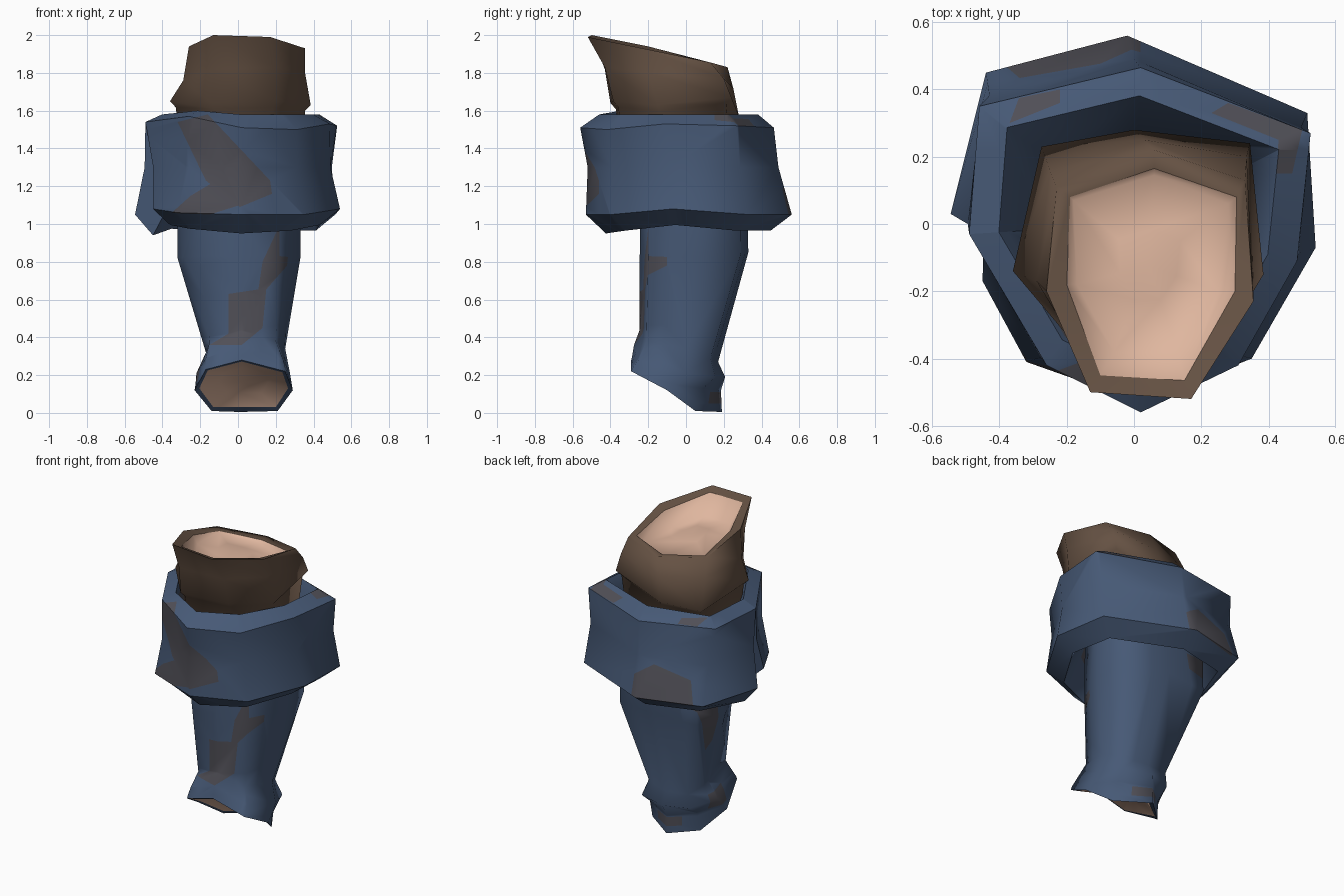
import bpy, bmesh, math
from mathutils import Vector

if "Cube" in bpy.data.objects:
    bpy.data.objects.remove(bpy.data.objects["Cube"])


def material(name, rgb):
    m = bpy.data.materials.new(name)
    m.diffuse_color = (*rgb, 1)
    m.use_nodes = True
    m.node_tree.nodes["Principled BSDF"].inputs["Base Color"].default_value = m.diffuse_color
    return m


BLUE = material("blue cloth", (0.062, 0.100, 0.180))
PATCH = material("worn grey patch", (0.080, 0.078, 0.094))
BROWN = material("brown cloth", (0.130, 0.083, 0.056))
SKIN = material("skin", (0.74, 0.47, 0.345))


def inset(ring, scale, dz=0.0, dy=0.0):
    """Copy of a ring, scaled about its middle and shifted."""
    c = sum((Vector(p) for p in ring), Vector()) / len(ring)
    return [c + (Vector(p) - c) * scale + Vector((0, dy, dz)) for p in ring]


def prism(u, v, w, sign, limit, points):
    """Half-spaces of a convex outline in axes u, v, kept where sign * w > limit."""
    mid = [sum(p[i] for p in points) / len(points) for i in (0, 1)]
    planes = []
    for (au, av), (bu, bv) in zip(points, points[1:] + points[:1]):
        co, no = Vector(), Vector()
        co[u], co[v], no[u], no[v] = au, av, av - bv, bu - au
        if (mid[0] - au) * no[u] + (mid[1] - av) * no[v] < 0:
            no.negate()
        planes.append((co, no.normalized()))
    co, no = Vector(), Vector()
    co[w], no[w] = sign * limit, sign
    return [(co, no)] + planes


def front(points):
    return prism(0, 2, 1, -1, 0.08, points)


def cut_patch(bm, planes):
    """Cut an outline into the faces and colour what lies inside."""
    co, no = planes[0]
    faces = [f for f in bm.faces if (f.calc_center_median() - co).dot(no) > 0]
    for co, no in planes[1:]:
        geom = set(faces)
        for f in faces:
            geom.update(f.edges)
            geom.update(f.verts)
        res = bmesh.ops.bisect_plane(bm, geom=list(geom), dist=1e-5, plane_co=co, plane_no=no)
        faces = [f for f in res['geom'] if isinstance(f, bmesh.types.BMFace)
                 and (f.calc_center_median() - co).dot(no) > 0]
    for f in faces:
        f.material_index = 1


def loft(name, rings, mats, closed=True, wrap=False, caps=(), patches=(), sharp=(), angle=80):
    """Skin a list of rings; wrap joins the last ring to the first."""
    bm = bmesh.new()
    grid = [[bm.verts.new(p) for p in r] for r in rings]
    n, m = len(rings[0]), len(rings)
    for i in range(m if wrap else m - 1):
        a, b = grid[i], grid[(i + 1) % m]
        for j in range(n if closed else n - 1):
            k = (j + 1) % n
            bm.faces.new((a[j], a[k], b[k], b[j]))
    for i in caps:
        c = bm.verts.new(sum((v.co for v in grid[i]), Vector()) / n)
        for j in range(n):
            bm.faces.new((grid[i][j], grid[i][(j + 1) % n], c))
    if wrap and not closed:
        for j in (0, n - 1):
            bm.faces.new([g[j] for g in grid])
    for i in sharp:
        for a, b in zip(grid[i], grid[i][1:] + grid[i][:1]):
            e = bm.edges.get((a, b))
            if e:
                e.smooth = False
    bmesh.ops.recalc_face_normals(bm, faces=bm.faces)
    for planes in patches:
        cut_patch(bm, planes)
    me = bpy.data.meshes.new(name)
    bm.to_mesh(me)
    bm.free()
    for mat in mats:
        me.materials.append(mat)
    ob = bpy.data.objects.new(name, me)
    bpy.context.collection.objects.link(ob)
    bpy.ops.object.select_all(action='DESELECT')
    ob.select_set(True)
    bpy.context.view_layer.objects.active = ob
    bpy.ops.object.shade_smooth_by_angle(angle=math.radians(angle), keep_sharp_edges=True)
    return ob


# --- lower sleeve: eight sides, slanted open end at the bottom
lip = [(.02, -.29, .28), (.25, -.29, .22), (.29, -.10, .12), (.21, .05, .01),
       (.01, .19, .005), (-.14, .05, .01), (-.23, -.10, .12), (-.17, -.29, .23)]
lip_in = [(.02, -.275, .272), (.235, -.275, .215), (.265, -.10, .13), (.20, .04, .03),
          (.01, .15, .03), (-.13, .04, .03), (-.205, -.10, .13), (-.16, -.275, .225)]
crease = [(.02, -.285, .30), (.25, -.28, .24), (.285, -.06, .15), (.20, .09, .13),
          (.01, .185, .12), (-.13, .07, .13), (-.225, -.07, .15), (-.17, -.28, .25)]
bulge = [(.02, -.275, .36), (.24, -.25, .28), (.275, 0, .21), (.215, .155, .19),
         (.03, .207, .19), (-.13, .15, .19), (-.22, -.02, .21), (-.17, -.25, .29)]
ankle = [(.02, -.245, .44), (.20, -.21, .38), (.25, 0, .34), (.18, .13, .29),
         (.03, .17, .27), (-.12, .15, .28), (-.17, 0, .32), (-.15, -.20, .38)]
knee = [(.02, -.245, .83), (.22, -.20, .83), (.33, .05, .82), (.28, .29, .84),
        (0, .33, .85), (-.29, .30, .84), (-.32, .05, .82), (-.20, -.20, .83)]
upper = [(x, y * .97, 1.30) for x, y, z in knee]
leg_patches = [
    front([(.16, 1.0), (.28, 1.0), (.26, .78), (.12, .62), (.06, .65), (.13, .80)]),
    front([(-.05, .63), (.15, .66), (.13, .45), (-.05, .42)]),
    front([(-.05, .42), (.13, .45), (.02, .36), (-.15, .36)]),
    prism(1, 2, 0, -1, .1, [(.31, 1.05), (.31, .95), (.14, .60), (.10, .66), (.12, 1.05)]),
    prism(1, 2, 0, -1, .1, [(-.12, .17), (.02, .15), (.03, .25), (-.10, .28)]),
    prism(0, 2, 1, 1, .06, [(-.06, .05), (.12, .05), (.12, .11), (-.06, .11)])]
loft("lower_sleeve", [lip_in, lip, crease, bulge, ankle, knee, upper], [BLUE, PATCH],
     caps=(6,), patches=leg_patches, sharp=(1,))

# skin inside the lower opening
loft("lower_skin", [lip_in, inset(lip_in, .55, .03, .06)], [SKIN], caps=(1,), angle=120)

# --- cuff: thick band, split at the left below the shared top corner
top = [(-.49, -.03, 1.54), (-.26, -.42, 1.57), (.02, -.56, 1.51), (.31, -.42, 1.50),
       (.485, -.11, 1.53), (.525, .27, 1.52), (.02, .465, 1.51), (-.46, .35, 1.54),
       (-.49, -.03, 1.54)]
low = [(-.45, -.17, 1.08), (-.32, -.41, 1.06), (.02, -.53, 1.05), (.35, -.40, 1.05),
       (.54, -.07, 1.08), (.515, .33, 1.05), (-.02, .56, 1.05), (-.44, .45, 1.06),
       (-.545, .03, 1.05)]


def scaled(ring, s, dz=0.0, z=None):
    return [Vector((p[0] * s, p[1] * s, p[2] + dz if z is None else z)) for p in ring]


middle = [(Vector(a) + Vector(b)) / 2 * .955 for a, b in zip(top, low)]
for p in middle:
    p.z = 1.30
top_in, low_in = scaled(top, .82, z=1.58), scaled(low, .80, -.085)
top_in[1].z = 1.60
low_in[2].z, low_in[-1] = .95, Vector((-.45, .03, .94))
throat = scaled(top, .55, z=1.28)  # where the lining meets the sleeves
cuff_patches = [
    front([(-.32, 1.54), (-.16, 1.58), (.17, 1.23), (.18, 1.16), (.01, 1.09), (-.17, 1.23)]),
    front([(-.25, 1.15), (-.15, 1.24), (.01, 1.10), (-.15, 1.05), (-.40, 1.06)]),
    prism(0, 2, 1, 1, .4, [(-.38, 1.05), (.02, 1.05), (.02, 1.18), (-.10, 1.26), (-.34, 1.20)]),
    prism(0, 1, 2, 1, 1.53, [(-.46, .22), (-.40, .22), (-.37, .30), (-.22, .36),
                             (-.22, .40), (-.46, .35)]),
    prism(0, 1, 2, 1, 1.53, [(.23, .33), (.43, .25), (.50, .28), (.28, .36)]),
    prism(0, 1, 2, 1, 1.53, [(.42, .15), (.47, .15), (.50, .28), (.43, .25)])]
loft("cuff", [top, middle, low, low_in, throat, top_in], [BLUE, PATCH], closed=False,
     wrap=True, patches=cuff_patches, sharp=(0, 2, 3, 5))

# --- upper sleeve: seven sides, slanted top, fold near the cuff
rim = [(-.13, -.50, 2.0), (.17, -.52, 1.99), (.355, -.23, 1.93), (.33, .13, 1.855),
       (.06, .22, 1.83), (-.23, .11, 1.86), (-.26, -.20, 1.94)]
rim_in = [(-.10, -.45, 1.975), (.15, -.465, 1.97), (.30, -.20, 1.91), (.305, .08, 1.85),
          (.06, .165, 1.825), (-.19, .08, 1.85), (-.20, -.18, 1.92)]
waist = [(-.13, -.43, 1.82), (.20, -.43, 1.83), (.355, -.20, 1.80), (.335, .20, 1.77),
         (.03, .25, 1.72), (-.25, .16, 1.75), (-.29, -.17, 1.76)]
fold = [(-.14, -.40, 1.64), (.20, -.385, 1.65), (.385, -.15, 1.63), (.345, .24, 1.67),
        (0, .28, 1.57), (-.275, .23, 1.56), (-.36, -.14, 1.65)]
loft("upper_sleeve", [rim_in, rim, waist, fold, inset(fold, .92, -.03), inset(fold, .82, -.38)],
     [BROWN], caps=(5,), sharp=(0,))

# skin inside the upper opening: steep at the front, gently domed floor
floor = [(-.06, -.38, 1.85), (.13, -.38, 1.85), (.25, -.20, 1.81), (.28, .06, 1.80),
         (.06, .145, 1.81), (-.18, .07, 1.84), (-.17, -.18, 1.87)]
loft("upper_skin", [rim_in, floor, inset(floor, .4, .02)], [SKIN], caps=(2,), angle=120)
